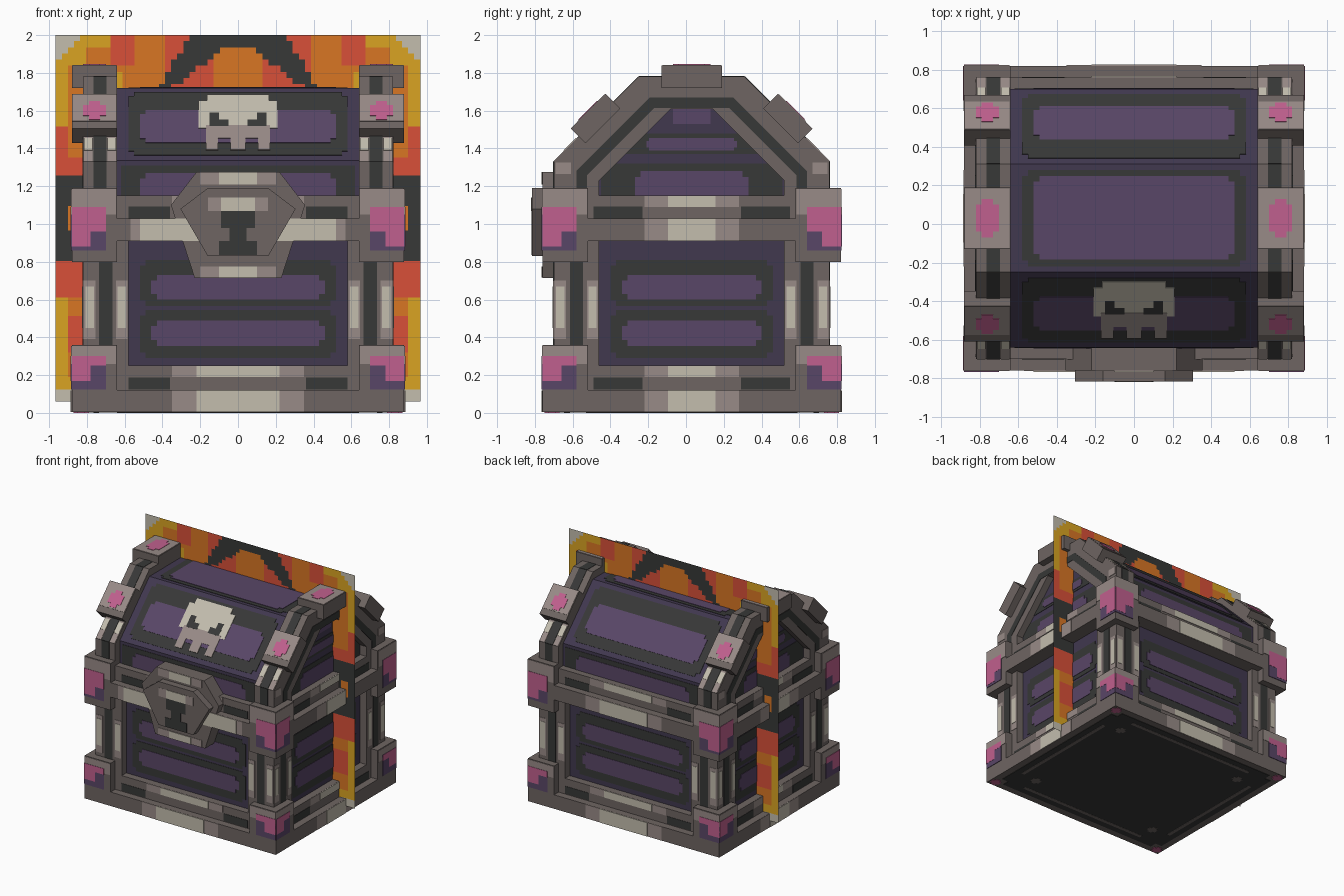
import bpy, bmesh, math
from mathutils import Vector

if "Cube" in bpy.data.objects:
    bpy.data.objects.remove(bpy.data.objects["Cube"])

# Palette (sRGB 0-255, stored as linear)
PALETTE = [("indigo", 65, 56, 79), ("purple", 89, 70, 103), ("charcoal", 55, 56, 55),
           ("stone grey", 110, 101, 98), ("mid grey", 152, 139, 135), ("bone", 195, 189, 174),
           ("pink", 192, 96, 142), ("flame red", 216, 80, 56), ("flame orange", 216, 118, 36),
           ("flame yellow", 218, 164, 34)]
INDIGO, PURPLE, CHAR, GREY, MID, BONE, PINK, RED, ORANGE, YELLOW = range(10)
MATS = []
for name, *rgb in PALETTE:
    col = [((c / 255 + 0.055) / 1.055) ** 2.4 for c in rgb] + [1]
    m = bpy.data.materials.new(name)
    m.use_nodes = True
    m.diffuse_color = col
    m.node_tree.nodes["Principled BSDF"].inputs["Base Color"].default_value = col
    MATS.append(m)

CY = 0.03                       # the box is built about y = 0, then shifted back
Z = Vector((0, 0, 1))
T = 0.003                       # thickness of one painted layer


def finish(bm, name, closed=True):
    if closed:
        bmesh.ops.recalc_face_normals(bm, faces=bm.faces[:])
    bmesh.ops.translate(bm, verts=bm.verts[:], vec=(0, CY, 0))
    me = bpy.data.meshes.new(name)
    bm.to_mesh(me)
    bm.free()
    for m in MATS:
        me.materials.append(m)
    ob = bpy.data.objects.new(name, me)
    bpy.context.collection.objects.link(ob)


# Frames: origin, u axis, v axis; wall 0 front, 1 +x, 2 back, 3 -x
def axes(k):
    c, s = [(1, 0), (0, 1), (-1, 0), (0, -1)][k]
    return Vector((c, s, 0)), Vector((s, -c, 0))


def wall(k, d):
    u, n = axes(k)
    return n * d, u, Z


def slope(k, d, z):
    u, n = axes(k)
    return n * d + Z * z, u, (Z - n).normalized()


def flat(z):
    return Z * z, Vector((1, 0, 0)), Vector((0, 1, 0))


def prism(bm, pts, frame, h0, h1, mat):
    o, u, v = frame
    n = u.cross(v)
    lo, hi = [[bm.verts.new(o + u * a + v * b + n * h) for a, b in pts] for h in (h0, h1)]
    faces = [bm.faces.new(lo[::-1]), bm.faces.new(hi)]
    for i in range(len(pts)):
        j = (i + 1) % len(pts)
        faces.append(bm.faces.new((lo[i], lo[j], hi[j], hi[i])))
    for f in faces:
        f.material_index = mat


def rect(a, b, c, d):
    a, b = min(a, b), max(a, b)
    return [(a, c), (b, c), (b, d), (a, d)]


def notch(a, b, c, d, s=0.03):
    return [(a + s, c), (b - s, c), (b - s, c + s), (b, c + s), (b, d - s), (b - s, d - s),
            (b - s, d), (a + s, d), (a + s, d - s), (a, d - s), (a, c + s), (a + s, c + s)]


def paint(bm, pts, frame, mat, layer=1):
    prism(bm, pts, frame, -0.001, T * layer, mat)


def box(bm, x, y, z0, z1, mat=GREY):
    prism(bm, rect(-x, x, -y, y), flat(0), z0, z1, mat)


def board(bm, frame, w, c0, c1, p0, p1):
    paint(bm, notch(-w + 0.06, w - 0.06, c0, c1), frame, CHAR)
    paint(bm, notch(-w + 0.12, w - 0.12, p0, p1), frame, PURPLE, 2)


def shine(bm, frame, z0, z1, wide=0.35, bright=0.22):
    paint(bm, rect(-wide, wide, z0, z1), frame, MID)
    paint(bm, rect(-bright, bright, z0, z1), frame, BONE, 2)


# Body with two painted boards on each wall
bm = bmesh.new()
box(bm, 0.76, 0.67, 0.1, 1.1, INDIGO)
for k in range(4):
    f, w = wall(k, (0.67, 0.76)[k % 2]), (0.58, 0.49)[k % 2]
    board(bm, f, w, 0.29, 0.545, 0.355, 0.49)
    board(bm, f, w, 0.565, 0.81, 0.60, 0.73)
finish(bm, "body")

# Lid core
core = [(-0.67, 1.1), (0.67, 1.1), (0.67, 1.335), (0.28, 1.72), (-0.28, 1.72), (-0.67, 1.335)]
bm = bmesh.new()
prism(bm, core, wall(1, 0), -0.76, 0.76, INDIGO)
for k in (0, 2):
    paint(bm, rect(-0.62, 0.62, 1.14, 1.31), wall(k, 0.67), CHAR)
    paint(bm, notch(-0.52, 0.52, 1.1, 1.27), wall(k, 0.67), PURPLE, 2)
    board(bm, slope(k, 0.67, 1.335), 0.64, 0.04, 0.51, 0.13, 0.375)
board(bm, flat(1.72), 0.64, -0.25, 0.25, -0.215, 0.22)
for k in (1, 3):
    f = wall(k, 0.76)
    paint(bm, rect(-0.48, 0.48, 1.14, 1.32), f, CHAR)
    paint(bm, notch(-0.30, 0.30, 1.12, 1.28), f, PURPLE, 2)
    paint(bm, rect(-0.36, 0.36, 1.37, 1.48), f, CHAR)
    paint(bm, notch(-0.24, 0.24, 1.39, 1.455, 0.015), f, PURPLE, 2)
    paint(bm, rect(-0.1, 0.1, 1.53, 1.61), f, PURPLE)
finish(bm, "lid")

# Base and middle rails
bm = bmesh.new()
box(bm, 0.88, 0.79, 0.004, 0.12)
box(bm, 0.82, 0.73, 0.11, 0.25)
box(bm, 0.64, 0.79, 0.91, 1.03)
box(bm, 0.88, 0.55, 0.91, 1.03)
box(bm, 0.82, 0.73, 0.92, 1.15)
for k in range(4):
    inner, outer = wall(k, (0.73, 0.82)[k % 2]), wall(k, (0.79, 0.88)[k % 2])
    wide, bright = ((0.35, 0.22), (0.25, 0.125))[k % 2]
    end = (0.58, 0.52)[k % 2]
    shine(bm, outer, 0.005, 0.119, wide, bright)
    shine(bm, inner, 0.19, 0.249, wide, bright)
    shine(bm, inner, 1.09, 1.149, wide, bright)
    if k == 0:                  # the clasp hides the middle, so the shine sits beside it
        shine(bm, outer, 0.911, 1.029, 0.57, 0.52)
    else:
        shine(bm, outer, 0.911, 1.029, wide, bright)
    for s in (-1, 1):
        for z in (0.125, 1.03):
            paint(bm, rect(s * (wide + 0.01), s * end, z, z + 0.062), inner, CHAR)
# Underside
under = (Z * 0.004, Vector((1, 0, 0)), Vector((0, -1, 0)))
paint(bm, notch(-0.82, 0.82, -0.73, 0.73, 0.06), under, CHAR)
for s in (-1, 1):
    paint(bm, rect(-0.6, 0.6, s * 0.66 - 0.015, s * 0.66 + 0.015), under, GREY, 1.3)
    paint(bm, rect(s * 0.75 - 0.015, s * 0.75 + 0.015, -0.5, 0.5), under, GREY, 1.3)
    for t in (-1, 1):
        paint(bm, notch(s * 0.6 - 0.04, s * 0.6 + 0.04, t * 0.52 - 0.04, t * 0.52 + 0.04, 0.02),
              under, GREY, 1.3)
        paint(bm, notch(s * 0.83 - 0.04, s * 0.83 + 0.04, t * 0.74 - 0.04, t * 0.74 + 0.04, 0.02),
              under, PINK, 1.3)
finish(bm, "rails")

# Corner posts and corner blocks
bm = bmesh.new()
for s in (-1, 1):
    for t in (-1, 1):
        prism(bm, rect(s * 0.58, s * 0.82, min(t * 0.49, t * 0.73), max(t * 0.49, t * 0.73)),
              flat(0), 0.1, 1.15, GREY)
        for z0, z1 in ((0.119, 0.36), (0.80, 1.19)):
            prism(bm, rect(s * 0.64, s * 0.88, min(t * 0.55, t * 0.79), max(t * 0.55, t * 0.79)),
                  flat(0), z0, z1, GREY)
for k in range(4):
    inner, outer = wall(k, (0.73, 0.82)[k % 2]), wall(k, (0.79, 0.88)[k % 2])
    w = (0.88, 0.79)[k % 2]
    for s in (-1, 1):
        c = w - 0.18
        paint(bm, rect(s * (c - 0.035), s * (c + 0.035), 0.36, 0.8), inner, CHAR)
        for e in (-0.085, 0.085):
            paint(bm, rect(s * (c + e - 0.03), s * (c + e + 0.03), 0.39, 0.70), inner, MID)
            paint(bm, rect(s * (c + e - 0.022), s * (c + e + 0.022), 0.45, 0.67), inner, BONE, 2)
        for low, mid, top, end in ((0.125, 0.2, 0.30, 0.355), (0.86, 0.91, 1.09, 1.185)):
            paint(bm, rect(s * (w - 0.235), s * w, top - 0.04, end), outer, MID)
            paint(bm, rect(s * (w - 0.18), s * w, low, top), outer, PURPLE, 1.5)
            paint(bm, rect(s * (w - 0.18), s * w, mid + 0.05, top), outer, PINK, 2)
            paint(bm, rect(s * (w - 0.10), s * w, mid - 0.03, mid + 0.06), outer, PINK, 2)
finish(bm, "corner_posts")


# Arched lid bands with raised blocks
def arch(d, top, z0=1.1):
    half = [(-0.73 + d, z0), (-0.73 + d, 1.33 - 0.414 * d), (-0.28 - top + 1.414 * d, 1.78 - top)]
    return half + [(-y, z) for y, z in half[::-1]]


bm = bmesh.new()
for s in (-1, 1):
    side = wall(1 if s > 0 else 3, 0)
    prism(bm, arch(0, 0) + arch(0.24, 0.17)[::-1], side, 0.64, 0.82, GREY)
    paint(bm, arch(0.12, 0.11, 1.15) + arch(0.175, 0.165, 1.15)[::-1], wall(2 - s, 0.82), CHAR)
    for t in (-1, 1):
        paint(bm, rect(t * 0.64, t * 0.72, 1.265, 1.325), wall(2 - s, 0.82), MID)
    for k in (0, 2):
        paint(bm, rect(s * 0.695, s * 0.765, 1.19, 1.33), wall(k, 0.73), CHAR)
        f = slope(k, 0.73, 1.33)
        paint(bm, rect(s * 0.695, s * 0.765, 0, 0.636), f, CHAR)
        for a, b in ((0.645, 0.69), (0.77, 0.815)):
            paint(bm, rect(s * a, s * b, -0.0, 0.18), f, MID)
            paint(bm, rect(s * a, s * b, 0.08, 0.17), f, BONE, 2)
        prism(bm, rect(s * 0.64, s * 0.88, 0.188, 0.448), f, -0.05, 0.06, GREY)
        g = slope(k, 0.73 + 0.0424, 1.33 + 0.0424)
        paint(bm, rect(s * 0.645, s * 0.875, 0.24, 0.443), g, MID)
        paint(bm, notch(min(s * 0.70, s * 0.82), max(s * 0.70, s * 0.82), 0.25, 0.39), g, PINK, 2)
    paint(bm, rect(s * 0.695, s * 0.765, -0.28, 0.28), flat(1.78), CHAR)
    prism(bm, rect(s * 0.64, s * 0.88, -0.16, 0.16), flat(0), 1.72, 1.84, GREY)
    paint(bm, rect(s * 0.645, s * 0.875, -0.155, 0.155), flat(1.84), MID)
    paint(bm, notch(min(s * 0.70, s * 0.82), max(s * 0.70, s * 0.82), -0.1, 0.1), flat(1.84), PINK, 2)
finish(bm, "lid_bands")

# Front clasp with keyhole
bm = bmesh.new()
prism(bm, [(-0.23, 0.715), (0.23, 0.715), (0.355, 1.10), (0.22, 1.275), (-0.22, 1.275), (-0.355, 1.10)],
      wall(0, 0), 0.66, 0.79, GREY)
prism(bm, [(-0.16, 0.83), (0.16, 0.83), (0.305, 1.08), (0.16, 1.19), (-0.16, 1.19), (-0.305, 1.08)],
      wall(0, 0), 0.75, 0.846, GREY)
shine(bm, wall(0, 0.79), 1.21, 1.274, 0.2, 0.1)
shine(bm, wall(0, 0.79), 0.716, 0.775, 0.2, 0.1)
shine(bm, wall(0, 0.844), 1.07, 1.14, 0.16, 0.09)
paint(bm, [(-0.1, 0.835), (0.1, 0.835), (0.1, 0.91), (0.045, 0.91), (0.045, 0.98), (0.09, 0.98),
           (0.09, 1.07), (-0.09, 1.07), (-0.09, 0.98), (-0.045, 0.98), (-0.045, 0.91), (-0.1, 0.91)],
      wall(0, 0.846), CHAR)
finish(bm, "clasp")

# Skull painted on the front slope
bm = bmesh.new()
f = slope(0, 0.67, 1.335)
paint(bm, notch(-0.21, 0.21, 0.19, 0.487, 0.045), f, BONE, 3)
paint(bm, rect(-0.17, 0.17, 0.16, 0.26), f, MID, 3.1)
for x0, x1 in ((-0.17, -0.105), (-0.04, 0.04), (0.105, 0.17)):
    paint(bm, rect(x0, x1, 0.075, 0.17), f, MID, 3.1)
for s in (-1, 1):
    paint(bm, [(s * 0.15, 0.25), (s * 0.05, 0.25), (s * 0.05, 0.30), (s * 0.10, 0.30),
               (s * 0.10, 0.35), (s * 0.15, 0.35)][::s], f, CHAR, 3.3)
finish(bm, "skull")


# Flame sheet through the middle, coloured cell by cell
def flame(u, z):
    if u + z > 2.82 or z < 0.13 and u > 0.85:
        return BONE
    if z > 1.7 and u < 0.82:
        if u < 0.26 + (2 - z) * 0.55:
            if z > 1.94 or u > 0.06 + (1.94 - z) * 1.3:
                return CHAR
            return ORANGE if u < 0.13 else RED
        if u < 0.40 and z > 1.8 or 0.55 < u < 0.67 and z > 1.84:
            return RED
        return ORANGE if u < 0.62 or u < 0.8 and 1.8 < z < 1.92 else YELLOW
    if z > 1.5:
        return YELLOW if u > 0.91 or z > 1.85 else ORANGE
    if z > 1.27:
        return RED if u > 0.91 or z < 1.36 else ORANGE
    if z > 0.8:
        return ORANGE if 0.85 < u < 0.915 and 0.97 < z < 1.1 else CHAR
    if z > 0.62:
        return RED
    if z > 0.2 and u < 0.91:
        return RED if 0.33 < z < 0.5 else ORANGE
    return YELLOW


N, W = 60, 0.965
bm = bmesh.new()
grid = [[bm.verts.new((-W + 2 * W * i / N, 0.13, 0.06 + 1.94 * j / N)) for i in range(N + 1)]
        for j in range(N + 1)]
for j in range(N):
    for i in range(N):
        face = bm.faces.new((grid[j][i], grid[j][i + 1], grid[j + 1][i + 1], grid[j + 1][i]))
        c = face.calc_center_median()
        face.material_index = flame(abs(c.x), c.z)
finish(bm, "flame_sheet", closed=False)
